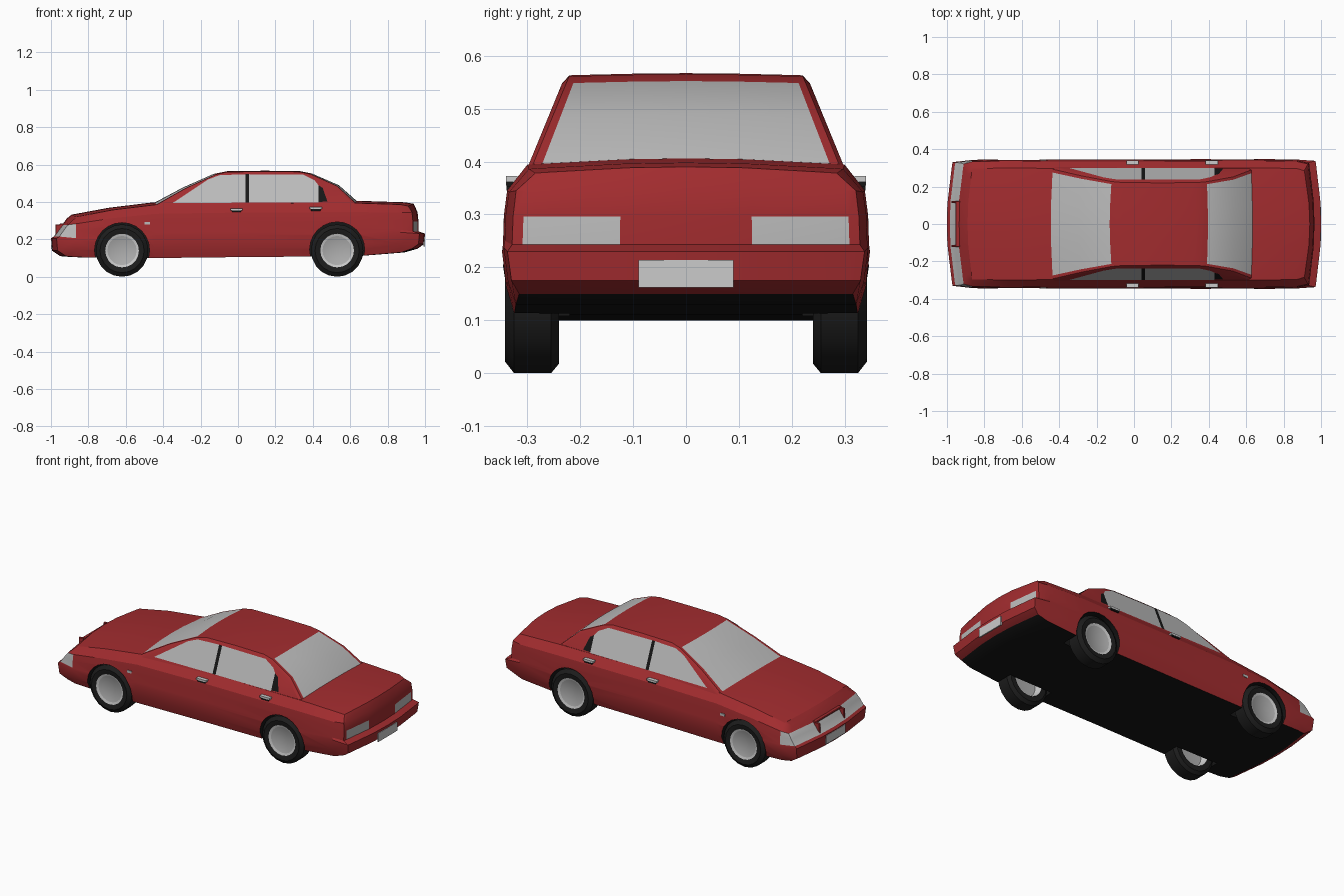
import bpy, bmesh, math
from mathutils import Vector

if "Cube" in bpy.data.objects:
    bpy.data.objects.remove(bpy.data.objects["Cube"])


def material(name, rgb):
    m = bpy.data.materials.new(name)
    m.use_nodes = True
    m.diffuse_color = (*rgb, 1)
    m.node_tree.nodes["Principled BSDF"].inputs["Base Color"].default_value = (*rgb, 1)
    return m


MATS = [material("red paint", (.36, .025, .028)), material("black", (.008, .008, .008)),
        material("grey glass", (.5, .5, .5)), material("silver", (.6, .6, .6)),
        material("tyre rubber", (.012, .012, .012)), material("wheel disc", (.42, .42, .42))]
RED, BLACK, GLASS, SILVER, RUBBER, DISC = range(6)
COLS = [-1, -.94, -.38, 0, .38, .94, 1]


def finish(name, bm, angle=25, recalc=True):
    bmesh.ops.remove_doubles(bm, verts=bm.verts, dist=.0001)
    if recalc:
        bmesh.ops.recalc_face_normals(bm, faces=bm.faces)
    mesh = bpy.data.meshes.new(name)
    bm.to_mesh(mesh)
    bm.free()
    ob = bpy.data.objects.new(name, mesh)
    bpy.context.collection.objects.link(ob)
    for m in MATS:
        mesh.materials.append(m)
    smooth(ob, angle)
    return ob


def smooth(ob, angle):
    bpy.ops.object.select_all(action='DESELECT')
    ob.select_set(True)
    bpy.context.view_layer.objects.active = ob
    bpy.ops.object.shade_smooth_by_angle(angle=math.radians(angle))


def grid(bm, us, vs, point, colour):
    """Quad sheet over us x vs; colour(i, k) gives each cell its material."""
    v = [[bm.verts.new(point(a, b)) for b in vs] for a in us]
    for i in range(len(us) - 1):
        for k in range(len(vs) - 1):
            f = bm.faces.new((v[i][k], v[i + 1][k], v[i + 1][k + 1], v[i][k + 1]))
            f.material_index = colour(i, k)


def box(name, size, centre, mat, bevel=0):
    bm = bmesh.new()
    bmesh.ops.create_cube(bm, size=1)
    for v in bm.verts:
        v.co = Vector(a * b for a, b in zip(v.co, size)) + Vector(centre)
    if bevel:
        bmesh.ops.bevel(bm, geom=bm.edges[:], offset=bevel, segments=1, affect='EDGES')
    for f in bm.faces:
        f.material_index = mat
    return finish(name, bm)


# Lower body: ends are (x, z) per row, middle stations are x, bottom, top, width
FRONT = [(-.92, .11), (-.965, .14), (-.97, .205), (-.955, .215), (-.93, .25), (-.91, .277), (-.885, .3)]
REAR = [(.93, .15), (.965, .175), (.97, .23), (.935, .243), (.935, .296), (.93, .345), (.91, .378)]
MIDDLE = [(-.865, .105, .32, .985), (-.67, .1, .357, 1), (-.44, .1, .385, .99), (0, .105, .392, .99),
          (.63, .11, .394, 1), (.87, .13, .386, .99)]
HALF = [.325, .34, .348, .346, .344, .338, .3]
LEVEL = [0, .17, .42, .47, .67, .83, 1]
LAST, ROWS = len(MIDDLE) + 1, range(len(HALF))
BULGE = [-.03, -.025, -.02, -.02, 0, .01, .02, .03]


def body_point(i, j, f):
    if i in (0, LAST):
        x, z = (REAR if i else FRONT)[j]
        wide = .97 if j < 3 and i else .95
    else:
        x, low, high, wide = MIDDLE[i - 1]
        z = low + (high - low) * LEVEL[j]
    arch = 1 - f * f
    return (x + BULGE[i] * arch, HALF[j] * wide * f, z + (.012 * arch if j == 6 else 0))


bm = bmesh.new()
stations = range(LAST + 1)
for side in (-1, 1):
    grid(bm, stations, ROWS, lambda i, j: body_point(i, j, side),
         lambda i, j: GLASS if i == 0 and j in (3, 4) else RED)
grid(bm, stations, COLS, lambda i, f: body_point(i, 6, f), lambda i, k: RED)
grid(bm, stations, COLS, lambda i, f: body_point(i, 0, f), lambda i, k: BLACK)
grid(bm, ROWS, COLS, lambda j, f: body_point(0, j, f), lambda j, k: GLASS if j in (3, 4) else RED)
grid(bm, ROWS, COLS, lambda j, f: body_point(LAST, j, f),
     lambda j, k: GLASS if j == 3 and k in (1, 4) else RED)
body = finish("body", bm)

# Wheel wells cut from the body, lined in black
AXLES = [(-.62, .142), (.53, .146)]
for x, z in AXLES:
    for side in (-1, 1):
        bm = bmesh.new()
        bmesh.ops.create_cone(bm, cap_ends=True, segments=24, radius1=.147, radius2=.147, depth=.2)
        for v in bm.verts:
            v.co = (x + v.co.x, side * .32 + v.co.z, z + v.co.y)
        for f in bm.faces:
            f.material_index = BLACK
        cutter = finish("wheel_well_cutter", bm)
        cutter.hide_render = True
        mod = body.modifiers.new("well", 'BOOLEAN')
        mod.operation, mod.solver, mod.object = 'DIFFERENCE', 'EXACT', cutter
        bpy.context.view_layer.objects.active = body
        bpy.ops.object.modifier_apply(modifier=mod.name)
        bpy.data.objects.remove(cutter)
smooth(body, 25)

# Wheels: one profile of (radius, y), turned about the axle
PROFILE = [(0, .328), (.078, .332), (.09, .338), (.118, .342), (.14, .325), (.14, .255),
           (.122, .24), (.092, .24), (.08, .28), (0, .285)]
PARTS = [DISC, SILVER] + [RUBBER] * 5 + [SILVER, DISC]
for (x, z), end in zip(AXLES, ("front", "rear")):
    for side, label in ((1, "left"), (-1, "right")):
        bm = bmesh.new()
        turn = [math.tau * n / 20 for n in range(21)]
        grid(bm, PROFILE, turn,
             lambda p, a: (x + p[0] * math.cos(a), side * p[1], .14 + p[0] * math.sin(a)),
             lambda i, k: PARTS[i])
        bmesh.ops.dissolve_degenerate(bm, dist=.00001, edges=bm.edges)
        finish(f"{end}_{label}_wheel", bm)

# Cabin: roof line with sloping sides and glazed ends
ROOF = [(-.435, .385), (-.28, .473), (-.12, .546), (-.06, .56), (.14, .563), (.33, .561),
        (.39, .548), (.53, .485), (.63, .392)]
CABIN_BULGE = [-.025, -.015, -.01, 0, 0, 0, .005, .01, .015]


def cabin_half(z):
    return .299 - (z - .39) * .41


def cabin_point(i, j, f):
    x, z = ROOF[i]
    edge = z - .015
    arch = 1 - f * f
    if j == 2:
        return (x + CABIN_BULGE[i] * arch, (cabin_half(edge) - .014) * f, z + .004 * arch)
    z = edge if j else .36
    return (x, cabin_half(z) * f, z)


bm = bmesh.new()
roof_stations = range(len(ROOF))
for side in (-1, 1):
    grid(bm, roof_stations, range(3), lambda i, j: cabin_point(i, j, side), lambda i, j: RED)
grid(bm, roof_stations, COLS, lambda i, f: cabin_point(i, 2, f),
     lambda i, k: GLASS if i in (0, 1, 6, 7) and 0 < k < 5 else RED)
finish("cabin", bm)


# Side glazing and pillars: flat plates on the cabin sides
def side_plate(name, outline, mat, side, lift=.003):
    bm = bmesh.new()
    f = bm.faces.new([bm.verts.new((x, side * (cabin_half(z) + lift), z)) for x, z in outline])
    f.material_index = mat
    f.normal_update()
    if f.normal.y * side < 0:
        f.normal_flip()
    finish(name, bm, recalc=False)


for side, label in ((1, "left"), (-1, "right")):
    side_plate(f"{label}_front_window", [(-.35, .394), (-.27, .447), (-.16, .52), (-.1, .543),
               (.04, .548), (.04, .396)], GLASS, side)
    side_plate(f"{label}_rear_window", [(.06, .396), (.06, .548), (.35, .546), (.41, .515),
               (.43, .49), (.43, .396)], GLASS, side)
    side_plate(f"{label}_centre_pillar", [(.04, .396), (.04, .548), (.06, .548), (.06, .396)],
               BLACK, side)
    side_plate(f"{label}_quarter_panel", [(.43, .4), (.43, .49), (.453, .475), (.478, .402)],
               BLACK, side)
    # Door handles and side marker
    for x, z, door in ((-.008, .355, "front"), (.415, .362, "rear")):
        box(f"{label}_{door}_handle", (.066, .022, .011), (x, side * .329, z + .005), SILVER)
        box(f"{label}_{door}_handle_recess", (.05, .02, .009), (x, side * .329, z - .005), BLACK)
    box(f"{label}_side_marker", (.03, .01, .014), (-.485, side * .34, .285), GLASS)

# Number plates and grille surround
box("rear_number_plate", (.008, .18, .052), (.996, 0, .188), SILVER)
box("front_number_plate", (.008, .18, .052), (-.996, 0, .174), SILVER)
for y in (-.118, .118):
    box("grille_edge", (.05, .012, .066), (-.952, y, .247), RED, .004)
box("grille_top", (.024, .248, .01), (-.942, 0, .279), RED, .003)
